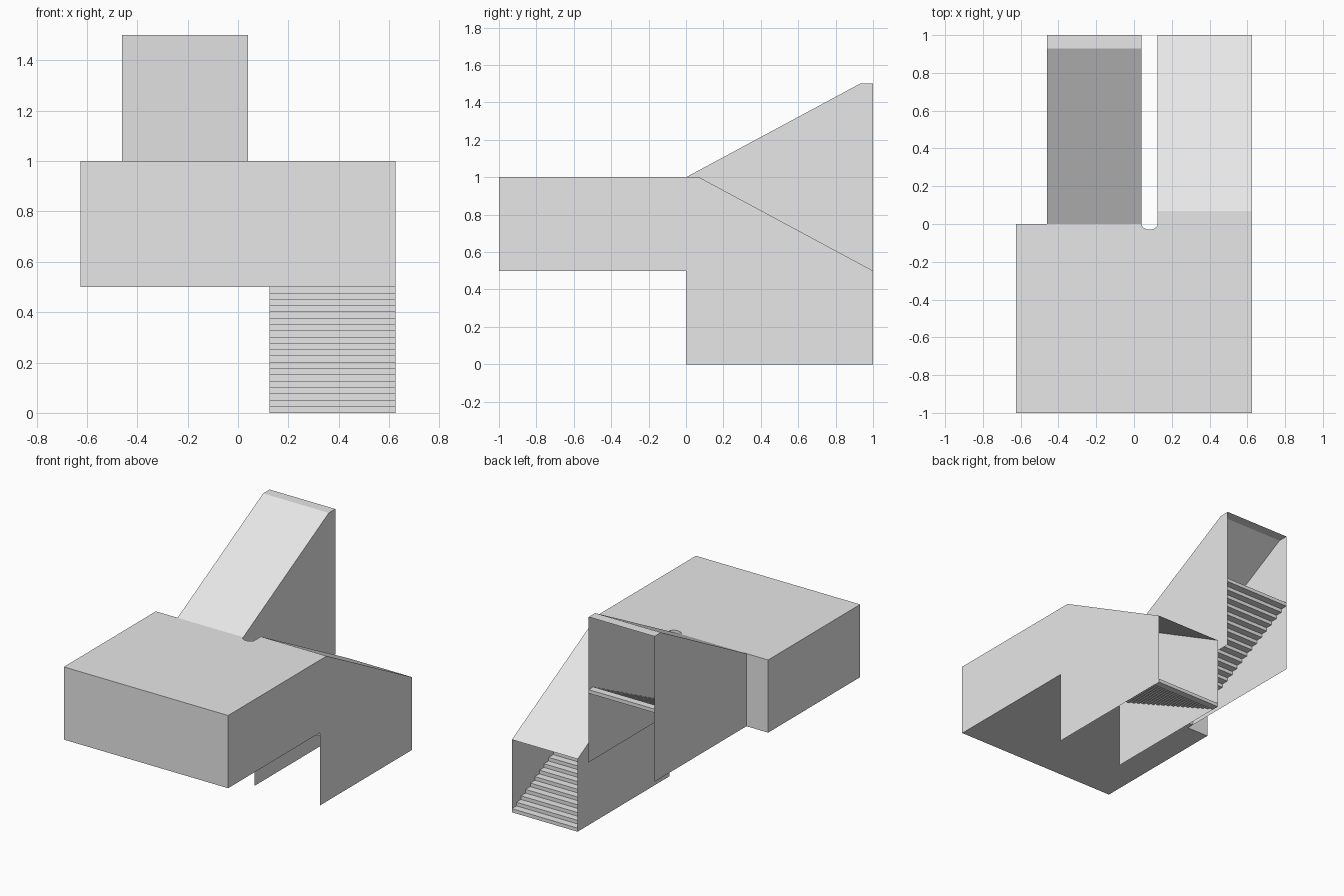
import bpy, bmesh, math
from mathutils import Matrix

cube = bpy.data.objects.get("Cube")
if cube:
    bpy.data.objects.remove(cube, do_unlink=True)

grey = bpy.data.materials.new("plain grey")
grey.use_nodes = True
colour = (0.8, 0.8, 0.8, 1)
grey.diffuse_color = colour
grey.node_tree.nodes["Principled BSDF"].inputs["Base Color"].default_value = colour

HALF, FLOOR, CEILING = 0.625, 0.5, 1.0
UP = (-0.46, 0.04)        # x range of the rising flight
DOWN = (0.125, HALF)      # x range of the descending flight
STEPS = 20


def finish(name, bm):
    mesh = bpy.data.meshes.new(name)
    bm.to_mesh(mesh)
    bm.free()
    mesh.materials.append(grey)
    obj = bpy.data.objects.new(name, mesh)
    bpy.context.collection.objects.link(obj)
    return obj


def face(bm, points):
    return bm.faces.new([bm.verts.new(p) for p in points])


def side_wall(name, x, profile, outward):
    """Thin wall in the yz plane, facing the given side."""
    bm = bmesh.new()
    wall = face(bm, [(x, y, z) for y, z in profile])
    wall.normal_update()
    if wall.normal.x * outward < 0:
        wall.normal_flip()
    finish(name, bm)


def roof(name, span, path):
    """Thin sheet along a yz path, across the flight."""
    bm = bmesh.new()
    for (y0, z0), (y1, z1) in zip(path, path[1:]):
        face(bm, [(span[0], y0, z0), (span[1], y0, z0),
                  (span[1], y1, z1), (span[0], y1, z1)])
    finish(name, bm)


def flight(name, span, direction):
    """Row of box steps, meeting edge to edge."""
    bm = bmesh.new()
    depth, rise = 1 / STEPS, 0.5 / STEPS
    for i in range(STEPS):
        centre = ((span[0] + span[1]) / 2, (i + 0.5) * depth,
                  FLOOR + direction * (i + 0.5) * rise)
        size = (span[1] - span[0], depth, rise)
        bmesh.ops.create_cube(bm, size=1, matrix=Matrix.Translation(centre)
                              @ Matrix.Diagonal((*size, 1)))
    finish(name, bm)


# Hall: floor and ceiling share an outline with a rounded notch between flights
mid, radius = (UP[1] + DOWN[0]) / 2, (DOWN[0] - UP[1]) / 2
notch = [(mid + radius * math.cos(math.pi * i / 12),
          -0.03 * math.sin(math.pi * i / 12)) for i in range(13)]
outline = [(-HALF, -1), (HALF, -1), (HALF, 0)] + notch + [(UP[0], 0), (-HALF, 0)]

bm = bmesh.new()
face(bm, [(x, y, CEILING) for x, y in outline])
face(bm, [(x, y, FLOOR) for x, y in reversed(outline)])
finish("hall_floor_and_ceiling", bm)

# Hall walls, left open where the two flights begin
bm = bmesh.new()
doorways = (2, 2 + len(notch))
for i, (a, b) in enumerate(zip(outline, outline[1:] + outline[:1])):
    if i not in doorways:
        face(bm, [(*a, FLOOR), (*b, FLOOR), (*b, CEILING), (*a, CEILING)])
finish("hall_walls", bm)

# Rising flight
up_roof = [(0, CEILING), (0.93, 1.5), (1, 1.5)]
roof("rising_roof", UP, up_roof)
for x, side, label in ((UP[0], -1, "right"), (UP[1], 1, "left")):
    side_wall("rising_wall_" + label, x, up_roof + [(1, FLOOR), (0, FLOOR)], side)
flight("rising_steps", UP, 1)

# Descending flight
down_roof = [(0, CEILING), (0.07, CEILING), (1, FLOOR)]
roof("descending_roof", DOWN, down_roof)
for x, side, label in ((DOWN[0], -1, "right"), (DOWN[1], 1, "left")):
    side_wall("descending_wall_" + label, x, down_roof + [(1, 0), (0, 0)], side)
flight("descending_steps", DOWN, -1)
